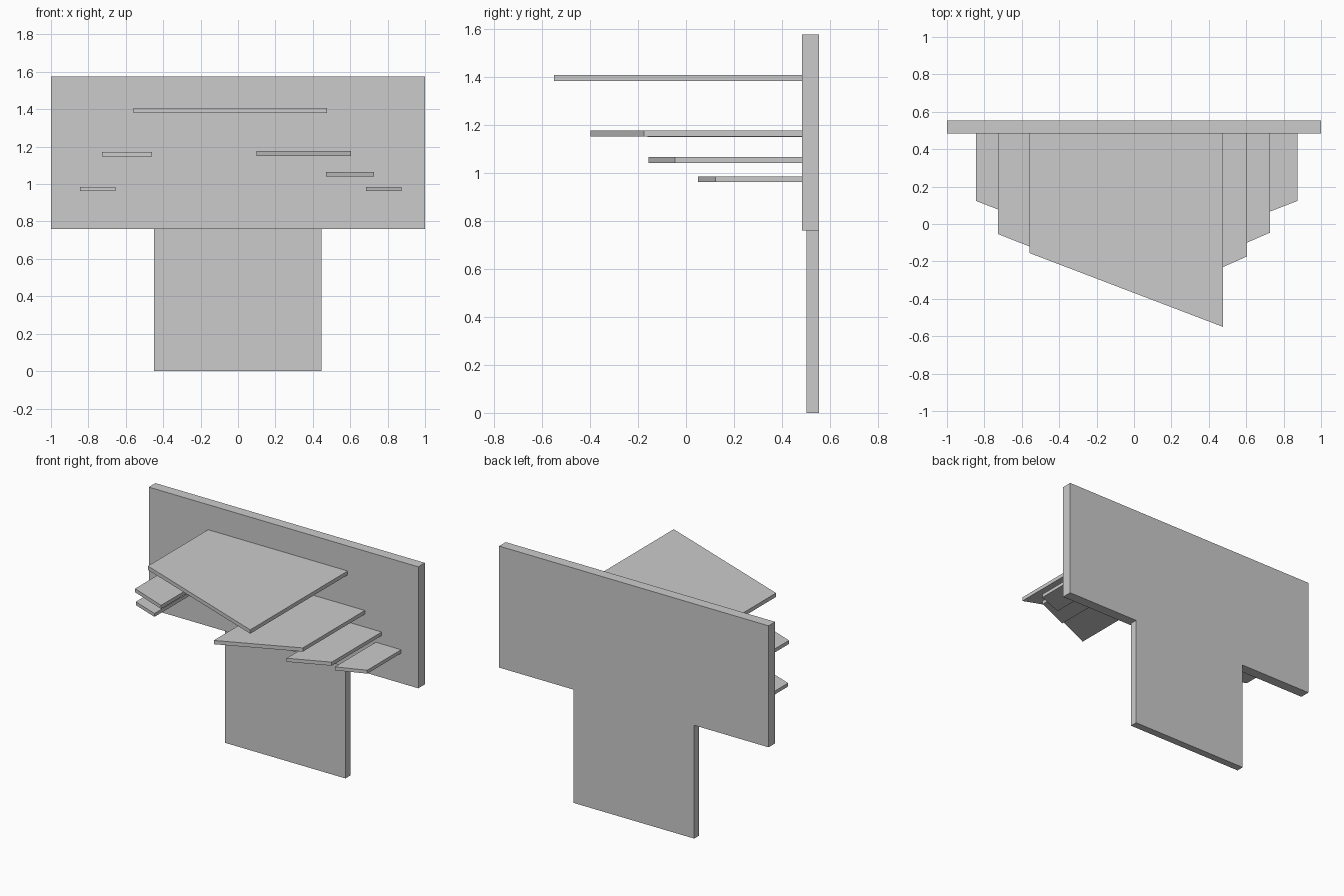
import bpy, bmesh

if "Cube" in bpy.data.objects:
    bpy.data.objects.remove(bpy.data.objects["Cube"])


def prism(name, outline, z0, z1):
    """Extrude a flat xy outline from z0 up to z1."""
    bm = bmesh.new()
    face = bm.faces.new([bm.verts.new((x, y, z0)) for x, y in outline])
    ext = bmesh.ops.extrude_face_region(bm, geom=[face])
    top = [g for g in ext["geom"] if isinstance(g, bmesh.types.BMVert)]
    bmesh.ops.translate(bm, verts=top, vec=(0, 0, z1 - z0))
    bmesh.ops.recalc_face_normals(bm, faces=bm.faces[:])
    mesh = bpy.data.meshes.new(name)
    bm.to_mesh(mesh)
    bm.free()
    obj = bpy.data.objects.new(name, mesh)
    bpy.context.collection.objects.link(obj)
    return obj


def box(name, x0, x1, y0, y1, z0, z1):
    return prism(name, [(x0, y0), (x1, y0), (x1, y1), (x0, y1)], z0, z1)


BACK = 0.553         # rear plane shared by both panels
PANEL_FRONT = 0.483  # shelves start on this plane

# Wide upper panel and narrower supporting panel
box("back_panel", -1, 1, PANEL_FRONT, BACK, 0.76, 1.575)
box("support_panel", -0.448, 0.446, 0.502, BACK, 0, 0.76)

# Shelves with slanted front edges: x left, x right, front y left, front y right, z bottom, z top
shelves = {
    "top_shelf": (-0.56, 0.476, -0.155, -0.55, 1.381, 1.407),
    "left_upper_shelf": (-0.726, -0.459, -0.054, -0.16, 1.148, 1.172),
    "left_lower_shelf": (-0.844, -0.655, 0.123, 0.05, 0.962, 0.985),
    "right_upper_shelf": (0.098, 0.603, -0.397, -0.174, 1.151, 1.176),
    "right_middle_shelf": (0.471, 0.728, -0.157, -0.046, 1.041, 1.065),
    "right_lower_shelf": (0.684, 0.873, 0.05, 0.123, 0.962, 0.985),
}
for name, (x0, x1, yl, yr, z0, z1) in shelves.items():
    prism(name, [(x0, yl), (x1, yr), (x1, PANEL_FRONT), (x0, PANEL_FRONT)], z0, z1)
